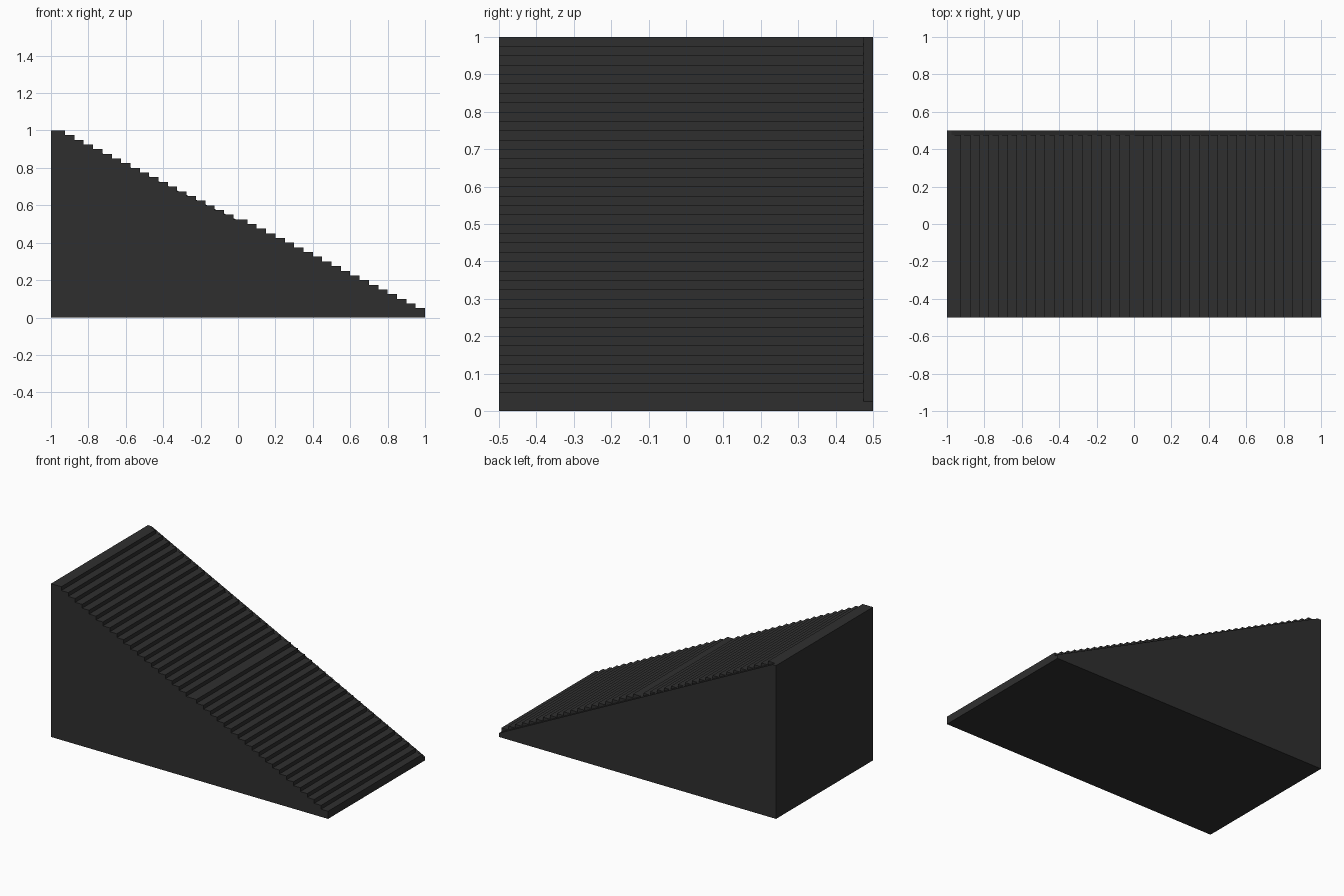
import bpy

if "Cube" in bpy.data.objects:
    bpy.data.objects.remove(bpy.data.objects["Cube"])

# One flat colour
dark = bpy.data.materials.new("dark_grey")
dark.diffuse_color = (0.028, 0.028, 0.028, 1)
dark.use_nodes = True
dark.node_tree.nodes["Principled BSDF"].inputs["Base Color"].default_value = dark.diffuse_color


def prism(name, profile, y0, y1):
    """Extrude an x-z outline from y0 to y1."""
    n = len(profile)
    verts = [(x, y, z) for y in (y0, y1) for x, z in profile]
    faces = [list(range(n)), list(range(2 * n - 1, n - 1, -1))]
    faces += [(i, i + n, (i + 1) % n + n, (i + 1) % n) for i in range(n)]
    mesh = bpy.data.meshes.new(name)
    mesh.from_pydata(verts, [], faces)
    mesh.materials.append(dark)
    obj = bpy.data.objects.new(name, mesh)
    bpy.context.collection.objects.link(obj)
    return obj


TREAD, RISE, BACK = 0.05, 0.025, 0.475

# Stepped body: two runs of 19 steps with a longer tread in the middle
edges = [-0.925 + TREAD * i for i in range(19)] + [0.05 + TREAD * i for i in range(19)]
outline = [(1, 0), (1, 0.05)]
z = 0.05
for x in reversed(edges):
    outline += [(x, z), (x, z + RISE)]
    z += RISE
outline += [(-1, 1), (-1, 0)]
prism("stepped_ramp", outline[::-1][::-1], -0.5, BACK)
bpy.data.objects["stepped_ramp"].data.flip_normals()

# Plain sloping strip along the back edge
strip = prism("back_slope_strip",
              [(1, 0), (1, 0.025), (-0.975, 1), (-1, 1), (-1, 0)], BACK, 0.5)
strip.data.flip_normals()
